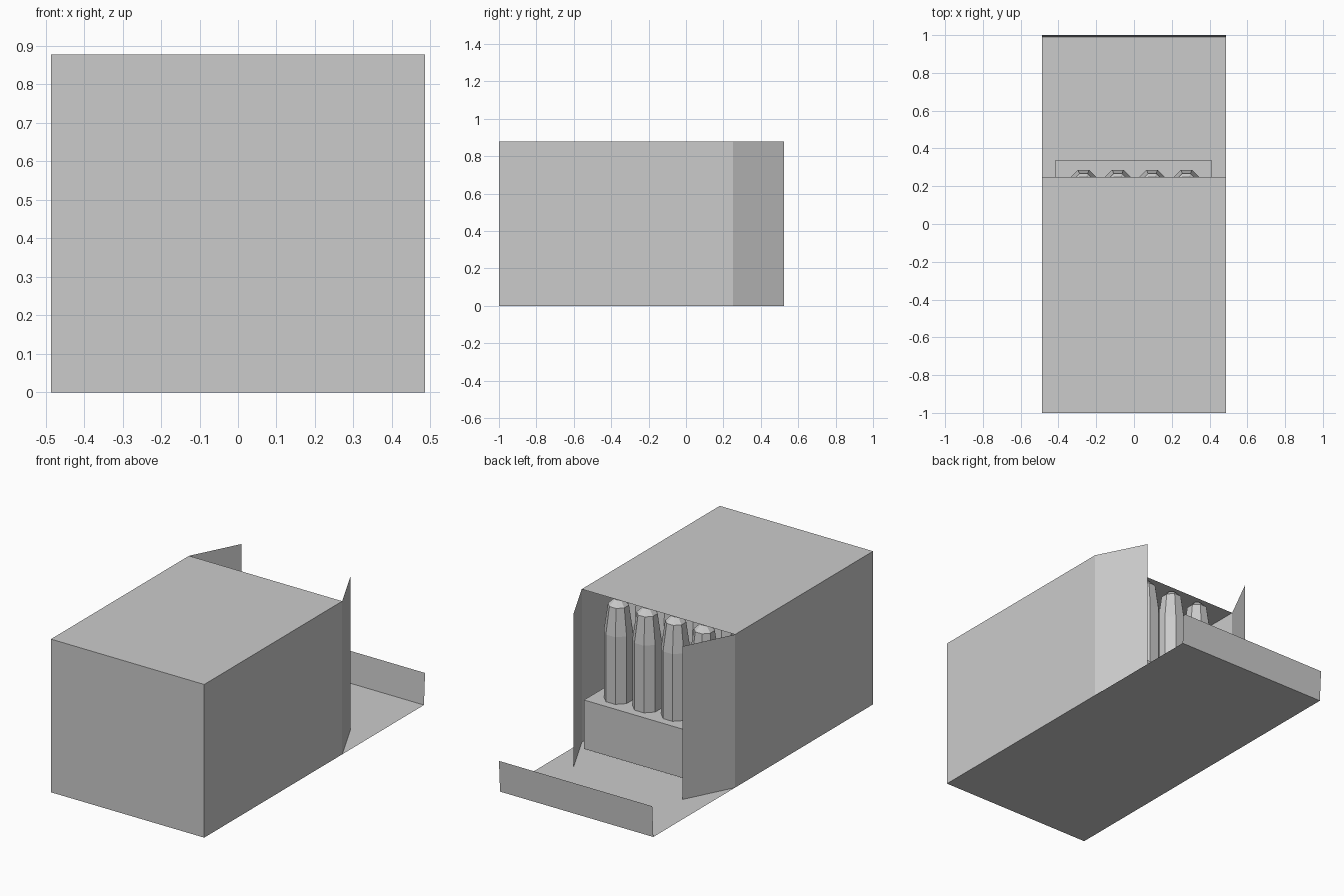
import bpy, bmesh, math
from mathutils import Matrix

cube = bpy.data.objects.get("Cube")
if cube:
    bpy.data.objects.remove(cube, do_unlink=True)

# Single plain card colour
grey = bpy.data.materials.new("plain grey")
grey.use_nodes = True
colour = (0.6, 0.6, 0.6, 1)
grey.diffuse_color = colour
grey.node_tree.nodes["Principled BSDF"].inputs["Base Color"].default_value = colour

W, H = 0.486, 0.878          # half width and height of the carton
FRONT, MOUTH = -1.0, 0.25    # closed end and open end


def add_object(name, bm):
    mesh = bpy.data.meshes.new(name)
    bm.to_mesh(mesh)
    bm.free()
    mesh.materials.append(grey)
    obj = bpy.data.objects.new(name, mesh)
    bpy.context.collection.objects.link(obj)
    return obj


def box(name, low, high, open_back=False):
    bm = bmesh.new()
    bmesh.ops.create_cube(bm, size=1)
    for v in bm.verts:
        v.co = [high[i] if v.co[i] > 0 else low[i] for i in range(3)]
    if open_back:
        bm.normal_update()
        back = [f for f in bm.faces if f.normal.y > 0.9]
        bmesh.ops.delete(bm, geom=back, context='FACES_ONLY')
    return add_object(name, bm)


def sheet(name, *corners):
    bm = bmesh.new()
    bm.faces.new([bm.verts.new(c) for c in corners])
    return add_object(name, bm)


# Thin card carton, open at the back
box("carton", (-W, FRONT, 0), (W, MOUTH, H), open_back=True)

# Side flaps folded slightly inwards
for side, label in ((-1, "right"), (1, "left")):
    tip = side * (W - 0.14)
    sheet(label + "_flap", (side * W, MOUTH, 0), (tip, 0.525, 0),
          (tip, 0.525, H), (side * W, MOUTH, H))

# Long bottom flap with its upturned tuck lip
sheet("bottom_flap", (-W, MOUTH, 0), (W, MOUTH, 0), (W, 0.99, 0), (-W, 0.99, 0))
sheet("tuck_lip", (W, 0.99, 0), (-W, 0.99, 0), (-W, 1, 0.18), (W, 1, 0.18))

# Tray holding the rounds
TRAY_TOP = 0.295
box("tray", (-0.417, -0.8, 0.015), (0.412, 0.335, TRAY_TOP))

# Eight-sided round: straight body, tapered nose, blunt tip
bm = bmesh.new()
profile = ((0.078, TRAY_TOP), (0.078, 0.68), (0.056, 0.835), (0.022, 0.868))
rings = []
for radius, z in profile:
    ring = bmesh.ops.create_circle(bm, segments=8, radius=radius,
        matrix=Matrix.Translation((0, 0, z)) @ Matrix.Rotation(math.pi / 8, 4, 'Z'))
    rings.append(ring["verts"])
for lower, upper in zip(rings, rings[1:]):
    for i in range(8):
        j = (i + 1) % 8
        bm.faces.new((lower[i], lower[j], upper[j], upper[i]))
bm.faces.new(rings[-1])
bmesh.ops.recalc_face_normals(bm, faces=bm.faces)
first = add_object("round", bm)
first.location = (-0.267, 0.215, 0)

# Repeat the round in a grid on the tray
for name, count, step in (("columns", 4, (0.1815, 0, 0)), ("rows", 6, (0, -0.18, 0))):
    array = first.modifiers.new(name, 'ARRAY')
    array.count = count
    array.use_relative_offset = False
    array.use_constant_offset = True
    array.constant_offset_displace = step
